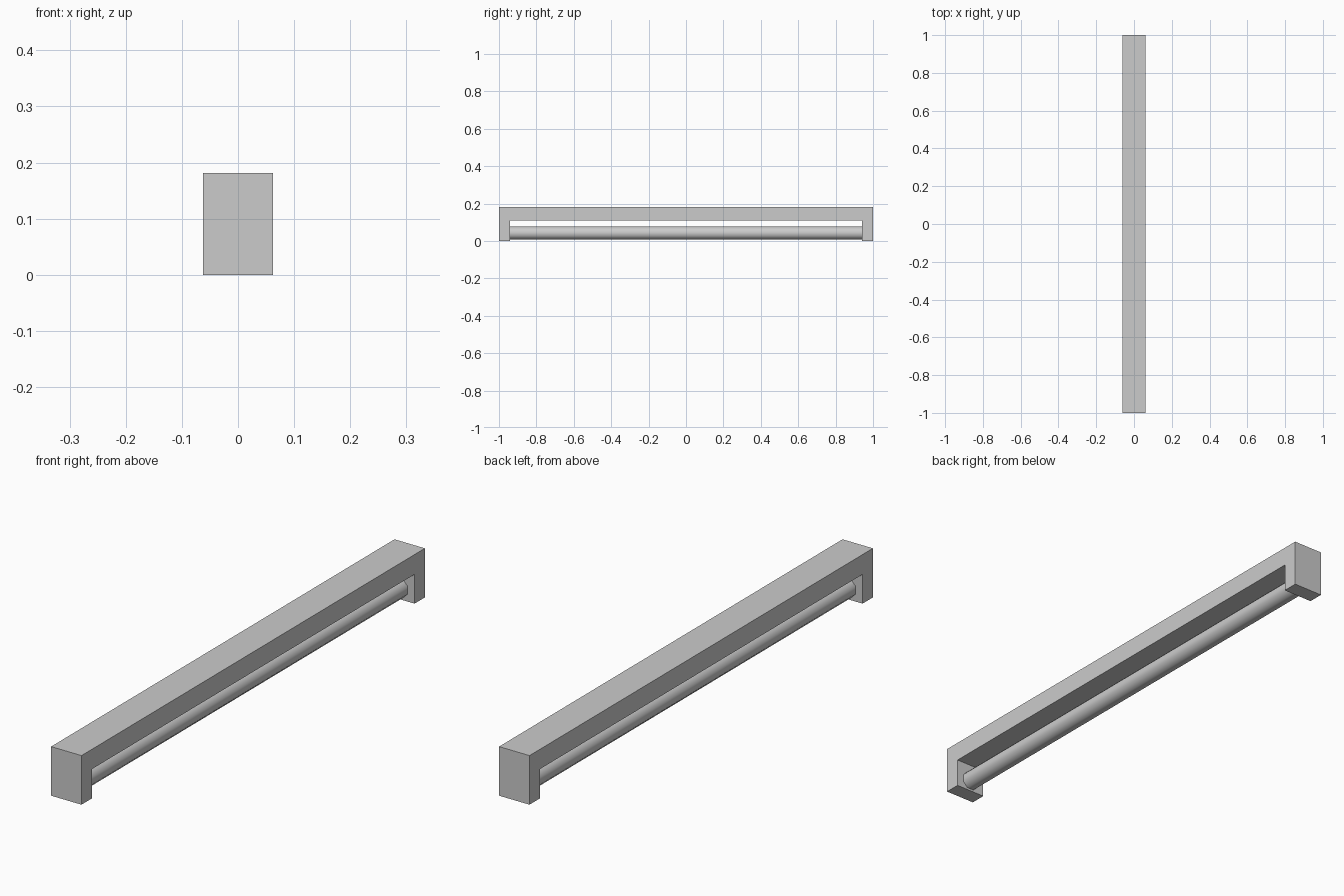
import bpy, bmesh, math
from mathutils import Matrix

if "Cube" in bpy.data.objects:
    bpy.data.objects.remove(bpy.data.objects["Cube"])

HALF_W, HEIGHT = 0.062, 0.181
INNER_Y, BEAM_Z = 0.94, 0.108
TUBE_R, TUBE_Z, SIDES = 0.034, 0.042, 8


def add_object(name, bm):
    bmesh.ops.recalc_face_normals(bm, faces=bm.faces)
    mesh = bpy.data.meshes.new(name)
    bm.to_mesh(mesh)
    bm.free()
    obj = bpy.data.objects.new(name, mesh)
    bpy.context.collection.objects.link(obj)
    return obj


# Housing: bracket-shaped side profile extruded across x
half = [(1, 0), (1, HEIGHT)]
inner = [(INNER_Y, 0), (INNER_Y, BEAM_Z)]
profile = half + [(-y, z) for y, z in reversed(half)]
profile += [(-y, z) for y, z in inner] + list(reversed(inner))
bm = bmesh.new()
face = bm.faces.new([bm.verts.new((-HALF_W, y, z)) for y, z in profile])
ext = bmesh.ops.extrude_face_region(bm, geom=[face])
bmesh.ops.translate(bm, vec=(2 * HALF_W, 0, 0),
                    verts=[v for v in ext["geom"] if isinstance(v, bmesh.types.BMVert)])
add_object("housing", bm)

# Light tube: smooth-shaded octagonal rod with flat sides facing x and z
bm = bmesh.new()
radius = TUBE_R / math.cos(math.pi / SIDES)
bmesh.ops.create_cone(bm, cap_ends=True, segments=SIDES,
                      radius1=radius, radius2=radius, depth=2 * INNER_Y)
bmesh.ops.rotate(bm, verts=bm.verts, matrix=Matrix.Rotation(math.pi / SIDES, 3, 'Z'))
bmesh.ops.rotate(bm, verts=bm.verts, matrix=Matrix.Rotation(math.pi / 2, 3, 'X'))
bmesh.ops.translate(bm, verts=bm.verts, vec=(0, 0, TUBE_Z))
tube = add_object("light_tube", bm)
bpy.context.view_layer.objects.active = tube
tube.select_set(True)
bpy.ops.object.shade_smooth_by_angle(angle=math.radians(60))
